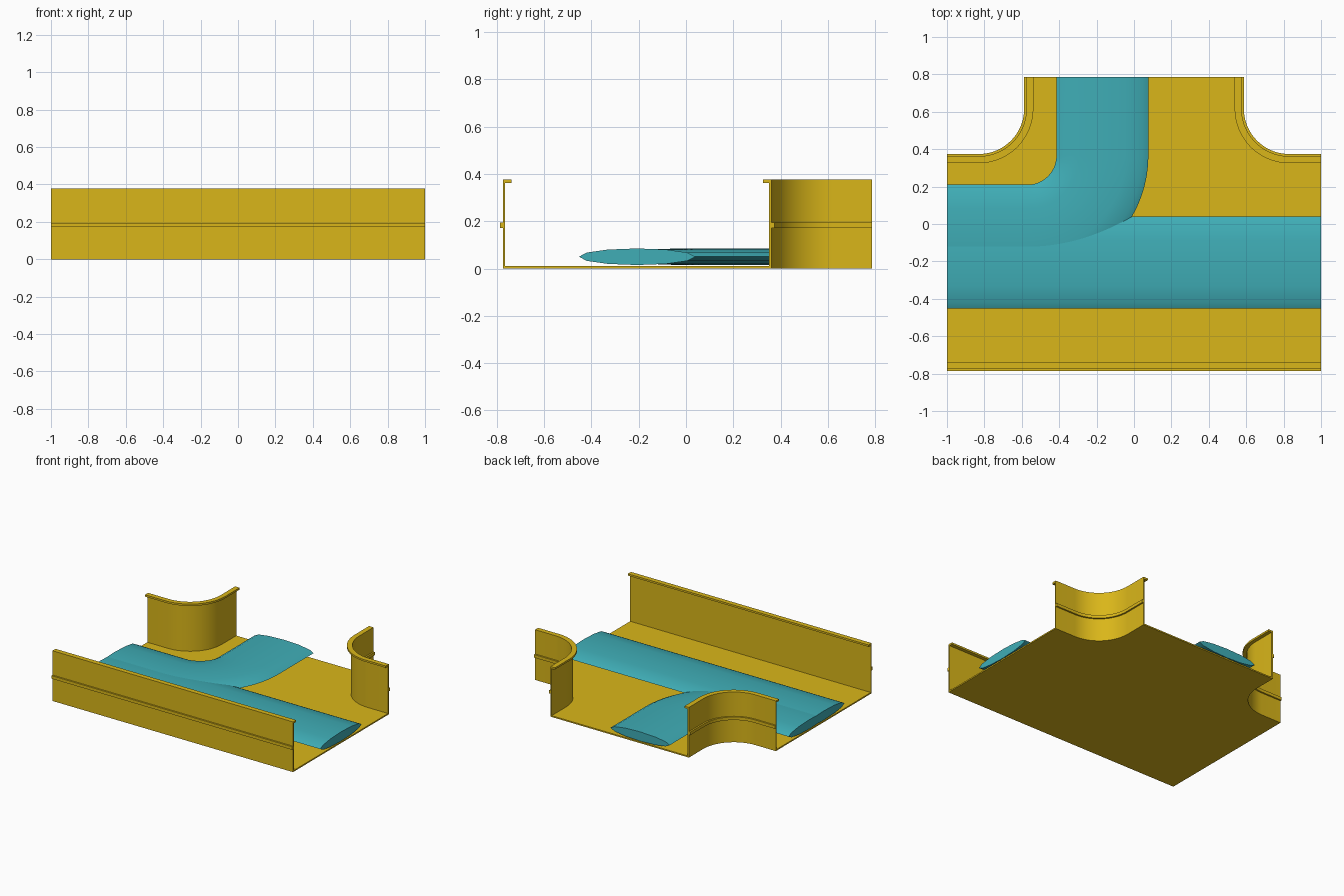
import bpy, bmesh
from math import sin, cos, pi, radians
from mathutils import Vector

if "Cube" in bpy.data.objects:
    bpy.data.objects.remove(bpy.data.objects["Cube"])


def material(name, color):
    m = bpy.data.materials.new(name)
    m.diffuse_color = color
    m.use_nodes = True
    m.node_tree.nodes["Principled BSDF"].inputs["Base Color"].default_value = m.diffuse_color
    return m


YELLOW = material("yellow_plastic", (0.70, 0.47, 0.01, 1))
TEAL = material("teal_cable", (0.05, 0.42, 0.47, 1))


def finish(name, bm, mat, angle):
    bmesh.ops.recalc_face_normals(bm, faces=bm.faces)
    mesh = bpy.data.meshes.new(name)
    bm.to_mesh(mesh)
    bm.free()
    mesh.materials.append(mat)
    ob = bpy.data.objects.new(name, mesh)
    bpy.context.collection.objects.link(ob)
    bpy.ops.object.select_all(action='DESELECT')
    ob.select_set(True)
    bpy.context.view_layer.objects.active = ob
    bpy.ops.object.shade_smooth_by_angle(angle=radians(angle))
    return ob


def arc(cx, cy, r, a0, a1, n=18):
    """Points on an arc, angles in degrees."""
    return [(cx + r * cos(radians(a0 + (a1 - a0) * i / n)),
             cy + r * sin(radians(a0 + (a1 - a0) * i / n))) for i in range(n + 1)]


def sweep(name, path, profile, mat, angle=35):
    """Sweep a closed (left offset, z) profile along a flat path, with end caps."""
    bm = bmesh.new()
    pts = [Vector(p) for p in path]
    dirs = [(b - a).normalized() for a, b in zip(pts, pts[1:])]
    rings = []
    for i, p in enumerate(pts):
        t = (dirs[max(i - 1, 0)] + dirs[min(i, len(dirs) - 1)]).normalized()
        n = Vector((-t.y, t.x))
        rings.append([bm.verts.new((*(p + n * o), z)) for o, z in profile])
    k = len(profile)
    for a, b in zip(rings, rings[1:]):
        for j in range(k):
            bm.faces.new((a[j], a[(j + 1) % k], b[(j + 1) % k], b[j]))
    bm.faces.new(rings[0])
    bm.faces.new(rings[-1])
    return finish(name, bm, mat, angle)


D = 0.787        # half depth of the tray
WALL_Y = 0.775   # outer face of the front wall
H = 0.377

# Floor: T-shaped plate with concave rounded back corners
left = [(-1, 0.362)] + arc(-0.83, 0.617, 0.255, -90, 0) + [(-0.575, D)]
right = [(-x, y) for x, y in reversed(left)]
outline = [(1, -WALL_Y), (-1, -WALL_Y)] + left + right
bm = bmesh.new()
base = bm.faces.new([bm.verts.new((x, y, 0)) for x, y in outline])
top = bmesh.ops.extrude_face_region(bm, geom=[base])["geom"]
bmesh.ops.translate(bm, vec=(0, 0, 0.01),
                    verts=[v for v in top if isinstance(v, bmesh.types.BMVert)])
finish("tray_floor", bm, YELLOW, 35)

# Walls: thin upright with an outer bead and an inward top lip
wall = [(0, 0), (0, 0.172), (0.012, 0.172), (0.012, 0.195), (0, 0.195), (0, H),
        (-0.037, H), (-0.037, H - 0.014), (-0.01, H - 0.014), (-0.01, 0)]
sweep("front_wall", [(1, -WALL_Y), (-1, -WALL_Y)], wall, YELLOW)
corner = sweep("corner_walls", left, wall, YELLOW)
corner.modifiers.new("mirror_right", 'MIRROR').use_mirror_merge = False

# Cables: flattened oval section, one straight and one bending out the branch
oval = [(0.246 * cos(2 * pi * i / 12), 0.05 + 0.035 * sin(2 * pi * i / 12))
        for i in range(12)]
sweep("straight_cable", [(-1, -0.207), (1, -0.207)], oval, TEAL, 60)
bend = [(-1, -0.036)] + arc(-0.57, 0.365, 0.401, -90, 0) + [(-0.169, D)]
sweep("bent_cable", bend, oval, TEAL, 60)
